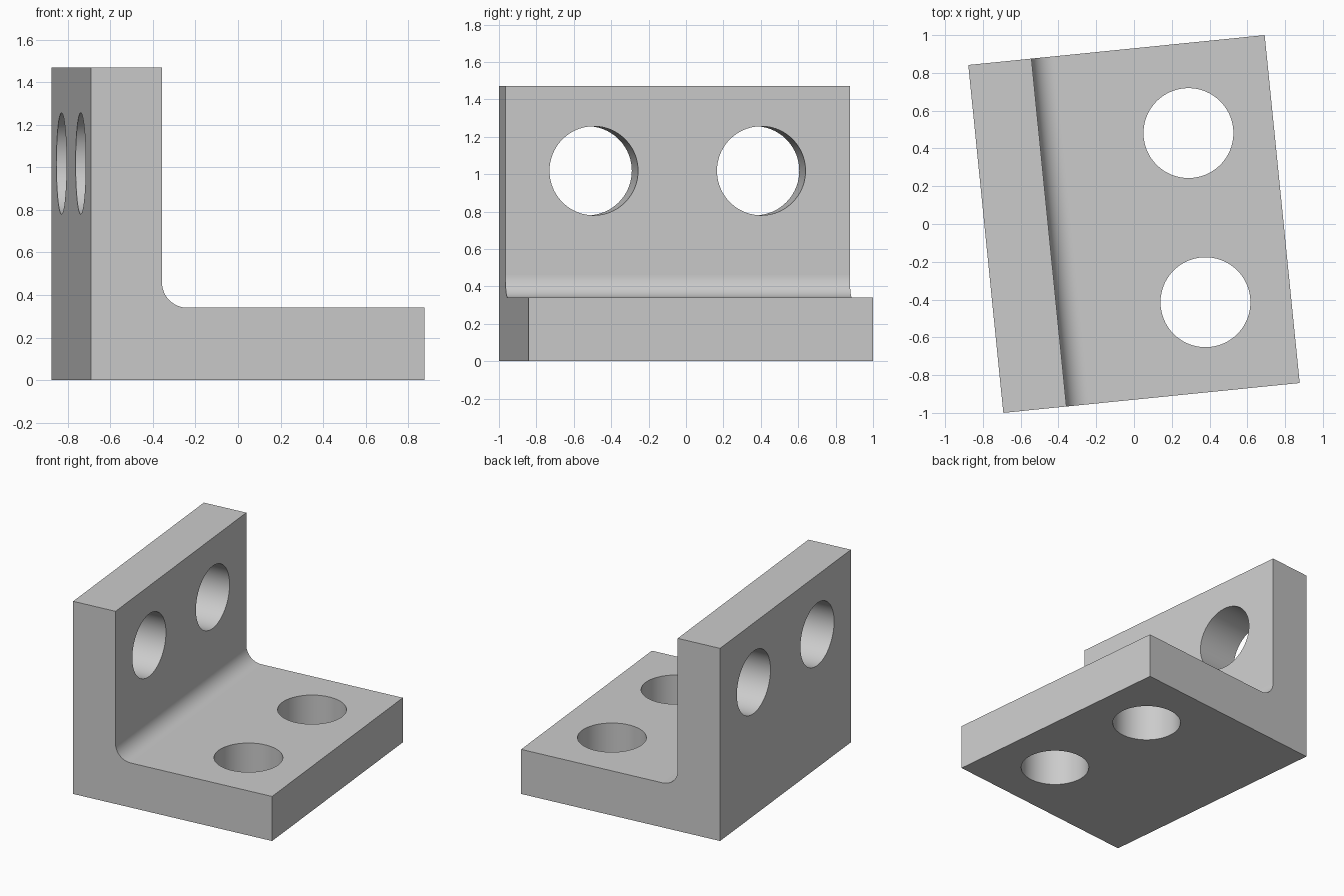
import bpy, bmesh, math
from mathutils import Matrix, Vector

old = bpy.data.objects.get("Cube")
if old:
    bpy.data.objects.remove(old, do_unlink=True)

WIDTH, DEPTH, HEIGHT = 1.577, 1.851, 1.47
PLATE, WALL, FILLET = 0.34, 0.336, 0.12
HOLE_R, HOLE_Y, HOLE_X, HOLE_Z = 0.238, 0.45, 0.335, 1.018
TURN = math.radians(5.75)

steel = bpy.data.materials.new("light_grey")
steel.use_nodes = True
GREY = (0.6, 0.6, 0.6, 1)
steel.diffuse_color = GREY
steel.node_tree.nodes["Principled BSDF"].inputs["Base Color"].default_value = GREY


def make_object(name, bm):
    bmesh.ops.recalc_face_normals(bm, faces=bm.faces)
    mesh = bpy.data.meshes.new(name)
    bm.to_mesh(mesh)
    bm.free()
    mesh.materials.append(steel)
    obj = bpy.data.objects.new(name, mesh)
    bpy.context.collection.objects.link(obj)
    return obj


# L-shaped side profile with a filleted inner corner
left, inner = -WIDTH / 2, -WIDTH / 2 + WALL
profile = [(left, 0), (-left, 0), (-left, PLATE)]
for i in range(17):
    a = math.radians(270 - 90 * i / 16)
    profile.append((inner + FILLET + FILLET * math.cos(a),
                    PLATE + FILLET + FILLET * math.sin(a)))
profile += [(inner, HEIGHT), (left, HEIGHT)]

# Extrude the profile along the depth
bm = bmesh.new()
face = bm.faces.new([bm.verts.new((x, -DEPTH / 2, z)) for x, z in profile])
ext = bmesh.ops.extrude_face_region(bm, geom=[face])
bmesh.ops.translate(bm, vec=(0, DEPTH, 0),
                    verts=[v for v in ext["geom"] if isinstance(v, bmesh.types.BMVert)])
bracket = make_object("angle_bracket", bm)

# Cutters: two holes through the base plate, two through the wall
bm = bmesh.new()
upright = Matrix.Identity(4)
sideways = Matrix.Rotation(math.pi / 2, 4, "Y")
for y in (-HOLE_Y, HOLE_Y):
    for centre, turn in (((HOLE_X, y, PLATE / 2), upright),
                         ((left + WALL / 2, y, HOLE_Z), sideways)):
        bmesh.ops.create_cone(bm, cap_ends=True, segments=96, radius1=HOLE_R,
                              radius2=HOLE_R, depth=0.5,
                              matrix=Matrix.Translation(centre) @ turn)
cutter = make_object("hole_cutters", bm)
cutter.hide_render = True

# Cut the holes and bake the result
cut = bracket.modifiers.new("holes", "BOOLEAN")
cut.operation = "DIFFERENCE"
cut.solver = "EXACT"
cut.object = cutter
bpy.context.view_layer.objects.active = bracket
bracket.select_set(True)
bpy.ops.object.modifier_apply(modifier=cut.name)
bpy.data.objects.remove(cutter, do_unlink=True)

# Smooth the curved faces only, keep the flat sides flat
for poly in bracket.data.polygons:
    poly.use_smooth = max(abs(c) for c in poly.normal) < 0.99999

# Turn the whole bracket slightly about the vertical axis
bracket.data.transform(Matrix.Rotation(TURN, 4, "Z"))
